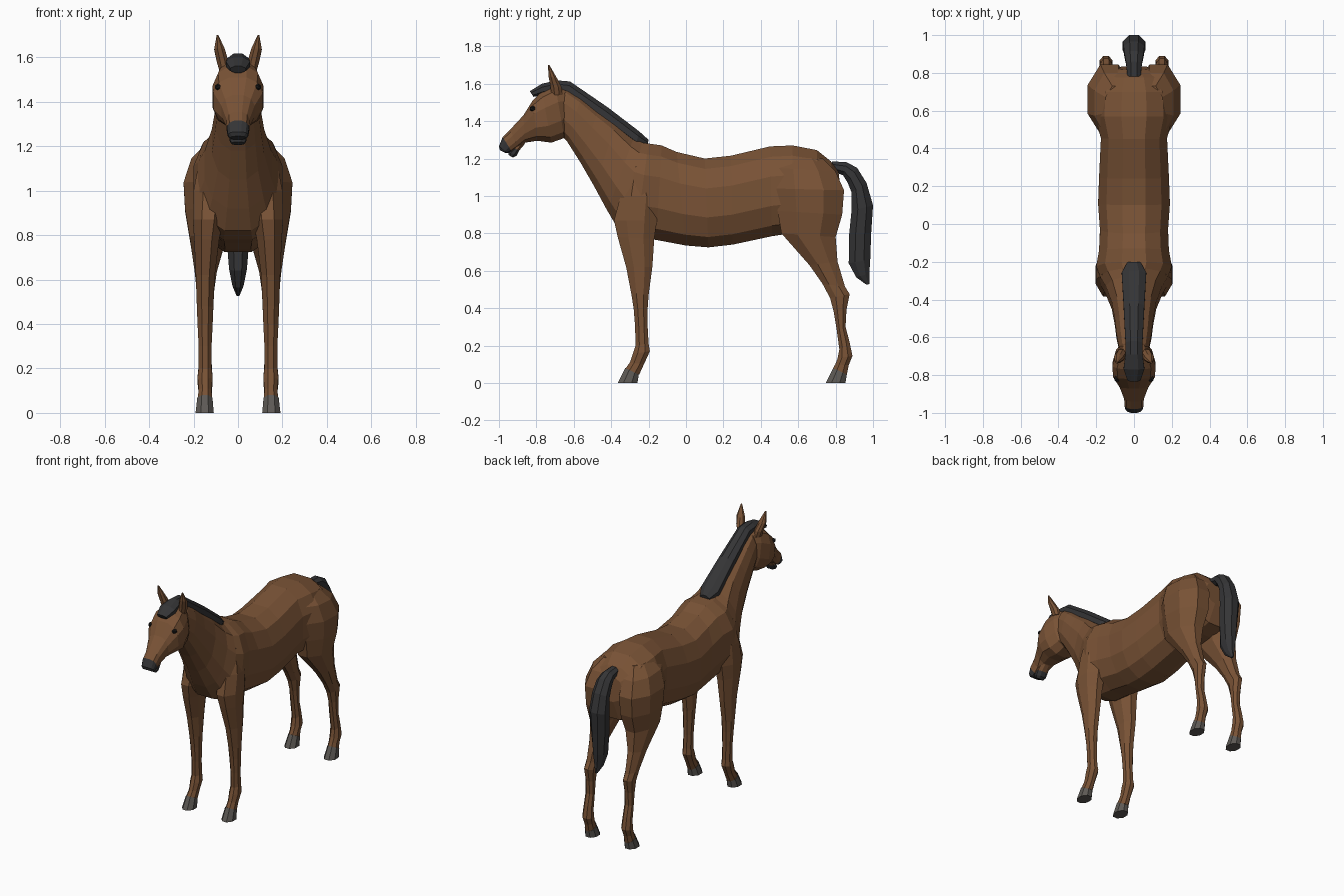
import bpy, bmesh
from math import sin, cos, pi, copysign


def material(name, rgb):
    m = bpy.data.materials.new(name)
    m.diffuse_color = (*rgb, 1)
    return m


COAT = material("brown_coat", (0.19, 0.085, 0.036))
HAIR = material("dark_hair", (0.035, 0.035, 0.037))
HORN = material("hoof_grey", (0.11, 0.10, 0.09))
BLACK = material("eye_black", (0.01, 0.01, 0.01))


def finish(name, bm, mats, mirror):
    bmesh.ops.recalc_face_normals(bm, faces=bm.faces)
    me = bpy.data.meshes.new(name)
    bm.to_mesh(me)
    bm.free()
    for m in mats:
        me.materials.append(m)
    ob = bpy.data.objects.new(name, me)
    bpy.context.collection.objects.link(ob)
    if mirror:
        ob.modifiers.new("Mirror", 'MIRROR').use_mirror_merge = False
    return ob


def loft(name, rings, mats, n=8, power=1.0, mirror=False, dark_from=99):
    """Ring = (y, z of one edge, y, z of opposite edge, half width, centre x)."""
    shape = []
    for k in range(n):
        a = 2 * pi * (k + 0.5) / n
        shape.append([copysign(abs(f(a)) ** power, f(a)) for f in (cos, sin)])
    mc = max(p[0] for p in shape)
    ms = max(p[1] for p in shape)
    bm = bmesh.new()
    loops = []
    for r in rings:
        y1, z1, y2, z2, w = r[:5]
        cx = r[5] if len(r) > 5 else 0
        loops.append([bm.verts.new((cx + w * s / ms,
                                    (y1 + y2) / 2 + (y1 - y2) / 2 * c / mc,
                                    (z1 + z2) / 2 + (z1 - z2) / 2 * c / mc))
                      for c, s in shape])
    for i, (a, b) in enumerate(zip(loops, loops[1:])):
        for k in range(n):
            j = (k + 1) % n
            f = bm.faces.new((a[k], a[j], b[j], b[k]))
            f.material_index = int(i >= dark_from)
    bm.faces.new(loops[0])
    bm.faces.new(loops[-1]).material_index = int(dark_from < 99)
    return finish(name, bm, mats, mirror)


# Trunk and neck: rump to poll, (top, bottom, half width)
loft("body_and_neck", [
    (.815, 1.13, .835, .97, .09), (.775, 1.185, .80, .84, .16),
    (.70, 1.245, .70, .81, .195), (.57, 1.27, .56, .80, .205),
    (.45, 1.265, .46, .785, .175), (.24, 1.215, .25, .74, .185),
    (.10, 1.20, .12, .725, .19), (-.05, 1.235, 0, .735, .18),
    (-.13, 1.27, -.16, .765, .185), (-.20, 1.28, -.27, .78, .20),
    (-.235, 1.285, -.36, .82, .18), (-.28, 1.31, -.42, .92, .15),
    (-.37, 1.39, -.49, 1.05, .118), (-.47, 1.46, -.565, 1.18, .102),
    (-.56, 1.53, -.635, 1.29, .092), (-.63, 1.575, -.68, 1.34, .08),
    (-.70, 1.58, -.73, 1.37, .06)], [COAT], n=12, power=.85)

# Head: poll to muzzle, dark at the nose
loft("head", [
    (-.63, 1.575, -.62, 1.38, .06), (-.70, 1.595, -.65, 1.31, .095),
    (-.77, 1.56, -.72, 1.285, .115), (-.82, 1.51, -.795, 1.295, .11),
    (-.87, 1.43, -.86, 1.285, .075), (-.94, 1.355, -.90, 1.255, .052),
    (-.98, 1.315, -.93, 1.235, .05), (-1.0, 1.265, -.95, 1.23, .045),
    (-.995, 1.245, -.965, 1.23, .035)],
    [COAT, HAIR], n=12, power=.8, dark_from=6)
loft("lower_lip", [
    (-.90, 1.30, -.86, 1.28, .035), (-.925, 1.255, -.89, 1.245, .038),
    (-.95, 1.235, -.905, 1.215, .037), (-.95, 1.22, -.925, 1.205, .028)],
    [COAT, HAIR], dark_from=1)

# Ears
loft("ear", [
    (-.72, 1.54, -.66, 1.54, .022, .062), (-.725, 1.585, -.665, 1.58, .026, .07),
    (-.735, 1.64, -.69, 1.63, .024, .083), (-.738, 1.70, -.73, 1.70, .004, .092)],
    [COAT], mirror=True)

# Eyes
bm = bmesh.new()
bmesh.ops.create_icosphere(bm, subdivisions=1, radius=.02)
for v in bm.verts:
    v.co = (v.co.x * .8 + .09, v.co.y - .818, v.co.z * .8 + 1.466)
finish("eye", bm, [BLACK], True)

# Forelock and mane
loft("mane", [
    (-.835, 1.56, -.815, 1.53, .035), (-.77, 1.60, -.76, 1.54, .055),
    (-.69, 1.618, -.69, 1.55, .045), (-.62, 1.612, -.64, 1.54, .045),
    (-.42, 1.475, -.45, 1.40, .055), (-.25, 1.345, -.27, 1.265, .065),
    (-.20, 1.30, -.21, 1.25, .035)], [HAIR])

# Tail
loft("tail", [
    (.78, 1.185, .79, 1.13, .035), (.86, 1.18, .84, 1.11, .042),
    (.915, 1.15, .865, 1.07, .05), (.965, 1.07, .885, 1.02, .055),
    (1.0, .95, .885, .92, .06), (.99, .80, .872, .79, .052),
    (.985, .66, .87, .64, .04), (.98, .585, .91, .565, .025),
    (.982, .53, .965, .525, .006)], [HAIR])

# Front legs: shoulder to pastern, (front, back, half width, centre x)
loft("front_leg", [
    (-.30, 1.16, -.19, 1.16, .05, .12), (-.35, 1.0, -.155, 1.0, .075, .125),
    (-.385, .87, -.155, .87, .068, .135), (-.365, .78, -.17, .77, .056, .141),
    (-.32, .62, -.18, .62, .043, .147), (-.293, .48, -.20, .47, .037, .148),
    (-.28, .40, -.205, .40, .034, .148), (-.272, .30, -.205, .30, .029, .148),
    (-.27, .20, -.20, .21, .029, .148), (-.285, .155, -.193, .17, .034, .148),
    (-.30, .11, -.225, .10, .029, .148), (-.325, .075, -.25, .045, .032, .149)],
    [COAT], mirror=True)

# Hind legs: thigh to pastern
loft("hind_leg", [
    (.53, 1.21, .73, 1.20, .06, .09), (.48, 1.15, .80, 1.13, .09, .12),
    (.475, 1.04, .845, 1.03, .115, .13), (.49, .92, .835, .90, .108, .13),
    (.51, .80, .80, .78, .083, .135), (.66, .63, .81, .65, .05, .145),
    (.73, .53, .85, .515, .036, .147), (.77, .455, .875, .475, .034, .148),
    (.79, .38, .858, .39, .029, .148), (.805, .29, .853, .30, .028, .148),
    (.82, .18, .873, .225, .03, .148), (.81, .13, .89, .145, .034, .148),
    (.798, .10, .87, .095, .03, .148), (.782, .07, .86, .045, .032, .149)],
    [COAT], mirror=True)

# Hooves
for name, y in (("front_hoof", -.26), ("hind_hoof", .852)):
    loft(name, [(y - .065, .08, y + .008, .045, .034, .149),
                (y - .105, 0, y, 0, .041, .15)], [HORN], mirror=True)
